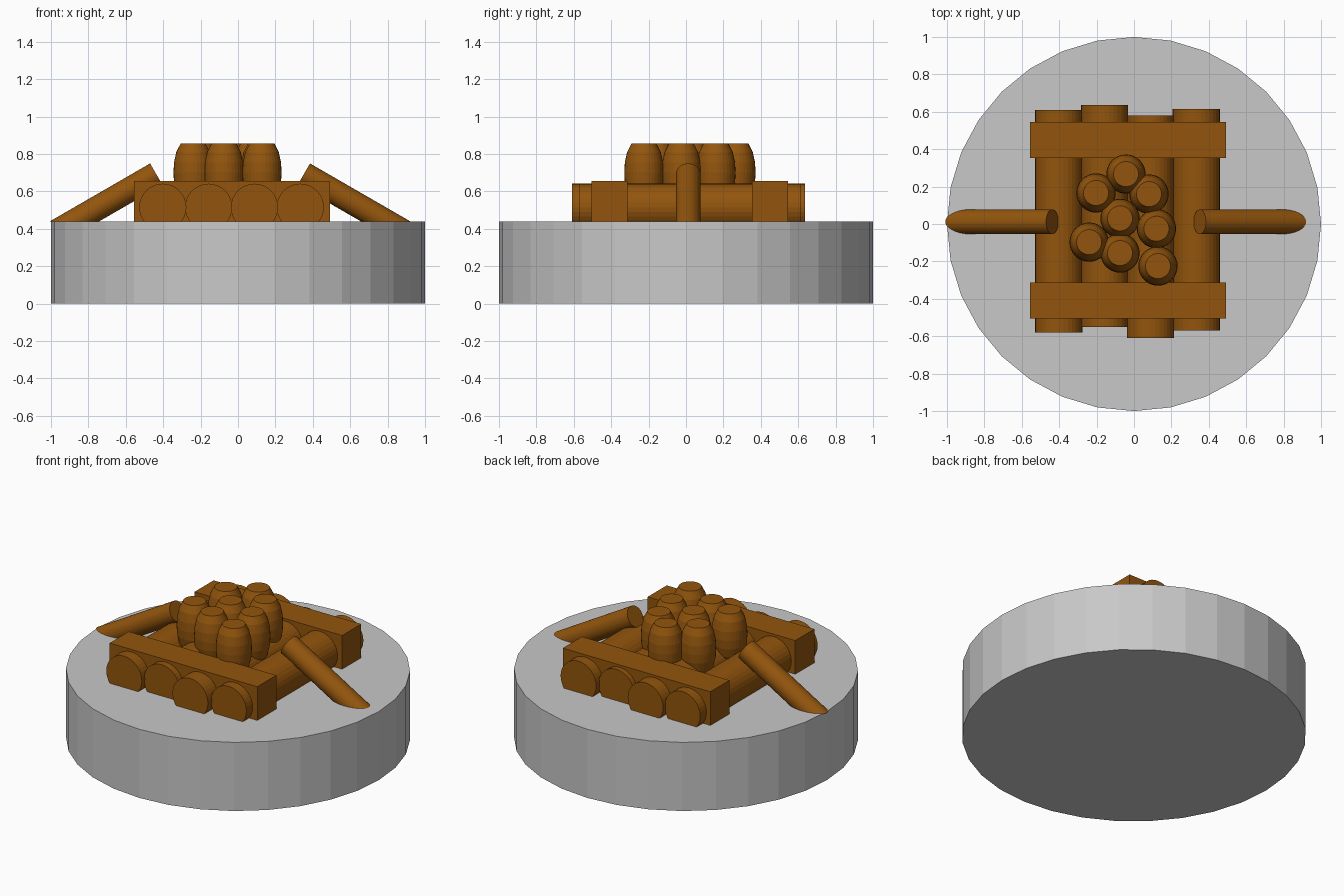
import bpy, bmesh
from math import radians, pi, sin, cos
from mathutils import Vector, Matrix

cube = bpy.data.objects.get("Cube")
if cube:
    bpy.data.objects.remove(cube, do_unlink=True)


def material(name, rgb):
    m = bpy.data.materials.new(name)
    m.use_nodes = True
    color = (*rgb, 1)
    m.diffuse_color = color
    m.node_tree.nodes["Principled BSDF"].inputs["Base Color"].default_value = color
    return m


STONE = material("grey stone", (0.58, 0.58, 0.58))
WOOD = material("brown wood", (0.29, 0.091, 0.004))
DECK = 0.44   # top of the base
SIDES = 32


def finish(bm, name, mat, clip=False):
    # Trim anything sunk below the deck, then make the object
    if clip:
        geom = bm.verts[:] + bm.edges[:] + bm.faces[:]
        cut = bmesh.ops.bisect_plane(bm, geom=geom, plane_co=(0, 0, DECK - 0.002),
                                     plane_no=(0, 0, 1), clear_inner=True)
        edges = [e for e in cut["geom_cut"] if isinstance(e, bmesh.types.BMEdge)]
        bmesh.ops.contextual_create(bm, geom=edges)
    bmesh.ops.recalc_face_normals(bm, faces=bm.faces[:])
    mesh = bpy.data.meshes.new(name)
    bm.to_mesh(mesh)
    bm.free()
    mesh.materials.append(mat)
    obj = bpy.data.objects.new(name, mesh)
    bpy.context.collection.objects.link(obj)
    return obj


def rod(name, start, end, radius, mat, clip=False):
    # Cylinder between two points
    a, b = Vector(start), Vector(end)
    axis = b - a
    turn = axis.to_track_quat('Z', 'Y').to_matrix().to_4x4()
    bm = bmesh.new()
    bmesh.ops.create_cone(bm, cap_ends=True, segments=SIDES, radius1=radius, radius2=radius,
                          depth=axis.length, matrix=Matrix.Translation((a + b) / 2) @ turn)
    return finish(bm, name, mat, clip)


def barrel(name, x, y):
    # Bulging profile spun around the vertical axis
    profile = [(0.067, 0.855), (0.09, 0.81), (0.102, 0.755), (0.105, 0.70),
               (0.102, 0.645), (0.09, 0.59), (0.067, 0.545)]
    bm = bmesh.new()
    rings = []
    for r, z in profile:
        rings.append([bm.verts.new((x + r * cos(2 * pi * i / SIDES),
                                    y + r * sin(2 * pi * i / SIDES), z))
                      for i in range(SIDES)])
    for top, low in zip(rings, rings[1:]):
        for i in range(SIDES):
            j = (i + 1) % SIDES
            bm.faces.new((top[i], low[i], low[j], top[j]))
    bm.faces.new(rings[0])
    bm.faces.new(rings[-1])
    return finish(bm, name, WOOD)


# Round base
rod("base", (0, 0, 0), (0, 0, DECK), 1, STONE)

# Raft logs, each with its own length
for i, (front, back) in enumerate([(-0.58, 0.61), (-0.55, 0.635), (-0.61, 0.58), (-0.57, 0.615)]):
    x = -0.402 + 0.245 * i
    rod(f"log_{i + 1}", (x, front, 0.515), (x, back, 0.515), 0.126, WOOD, clip=True)

# Cross beams over the logs
for name, y in (("front_beam", -0.41), ("back_beam", 0.45)):
    bm = bmesh.new()
    bmesh.ops.create_cube(bm, size=1, matrix=Matrix.Translation((-0.032, y, 0.547))
                          @ Matrix.Diagonal((1.047, 0.193, 0.218, 1)))
    finish(bm, name, WOOD)

# Slanted poles leaning on the sides
for name, x, side in (("right_pole", -0.437, -1), ("left_pole", 0.352, 1)):
    reach = Vector((side * cos(radians(30)), 0, -sin(radians(30)))) * 0.75
    start = Vector((x, 0.012, 0.692))
    rod(name, start, start + reach, 0.066, WOOD, clip=True)

# Cluster of barrels
spots = [(-0.043, 0.267), (-0.203, 0.166), (0.08, 0.16), (-0.075, 0.03),
         (0.12, -0.025), (-0.24, -0.097), (-0.075, -0.155), (0.128, -0.225)]
for i, (x, y) in enumerate(spots):
    barrel(f"barrel_{i + 1}", x, y)
